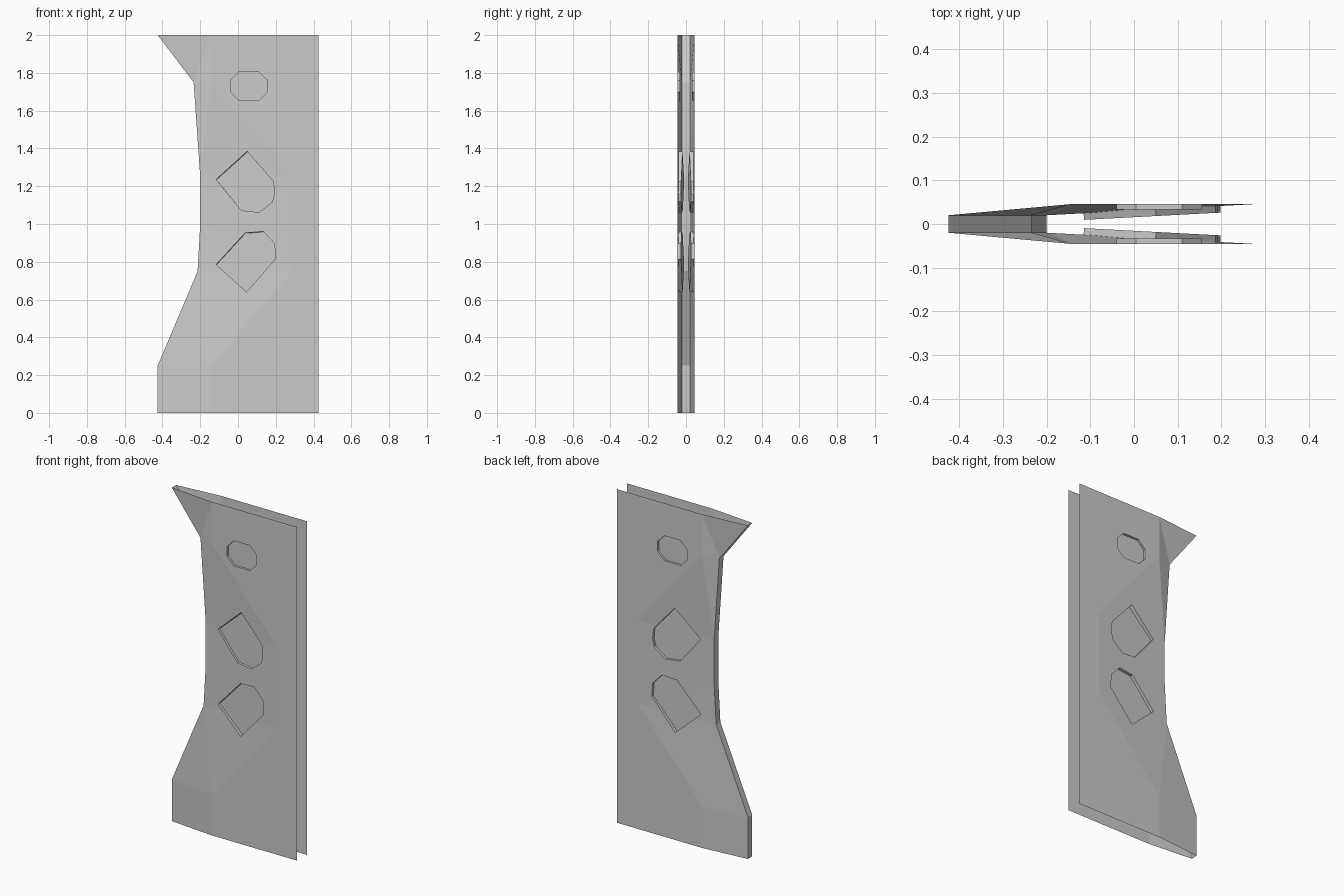
import bpy, bmesh

if "Cube" in bpy.data.objects:
    bpy.data.objects.remove(bpy.data.objects["Cube"])

# Height, leading-edge x, crease x (where the taper meets the flat side)
ROWS = [(0, -.425, -.14), (.25, -.425, -.14), (.75, -.214, .285), (1, -.2, .285),
        (1.25, -.2, .285), (1.75, -.235, -.14), (2, -.425, -.14)]
RIGHT, Y_EDGE, Y_SIDE = .425, .02, .046


def skin(bm, rings):
    """Join equal-length rings into a closed solid."""
    rings = [[bm.verts.new(p) for p in r] for r in rings]
    n = len(rings[0])
    for a, b in zip(rings, rings[1:]):
        for i in range(n):
            j = (i + 1) % n
            bm.faces.new((a[i], a[j], b[j], b[i]))
    bm.faces.new(rings[0][::-1])
    bm.faces.new(rings[-1])


def to_object(bm, name, triangulate=False):
    if triangulate:
        bmesh.ops.triangulate(bm, faces=bm.faces[:])
    bmesh.ops.recalc_face_normals(bm, faces=bm.faces[:])
    mesh = bpy.data.meshes.new(name)
    bm.to_mesh(mesh)
    bm.free()
    ob = bpy.data.objects.new(name, mesh)
    bpy.context.collection.objects.link(ob)
    return ob


# Tapered panel, solid for now
bm = bmesh.new()
skin(bm, [[(RIGHT, Y_SIDE, z), (c, Y_SIDE, z), (l, Y_EDGE, z),
           (l, -Y_EDGE, z), (c, -Y_SIDE, z), (RIGHT, -Y_SIDE, z)]
          for z, l, c in ROWS])
panel = to_object(bm, "tapered_panel", True)

# Pocket outlines: points (x, z), floor height as a + b*x, count of sloped points
POCKETS = [
    ([(-.12, 1.24), (.045, 1.388), (.187, 1.226), (.193, 1.166),
      (.182, 1.118), (.113, 1.062), (.018, 1.072)], .0156, .053, 2),
    ([(-.12, .79), (.034, .957), (.13, .964), (.193, .896),
      (.198, .816), (.045, .64)], .0156, .053, 3),
    ([(-.04, 1.70), (-.04, 1.76), (.005, 1.805), (.11, 1.805),
      (.156, 1.76), (.156, 1.70), (.11, 1.655), (.005, 1.655)], .033, 0, 0),
]
bm = bmesh.new()
for pts, a, b, sloped in POCKETS:
    for side in (1, -1):
        floor = []
        for i, (x, z) in enumerate(pts):
            s = .006 if i < sloped else 0
            floor.append((x + s, side * (a + b * (x + s)), z - s))
        skin(bm, [floor, [(x, side * .06, z) for x, z in pts]])
cutter = to_object(bm, "pocket_cutter")
cutter.hide_render = True

# Sink the pockets into both sides
mod = panel.modifiers.new("pockets", 'BOOLEAN')
mod.operation, mod.solver, mod.object = 'DIFFERENCE', 'EXACT', cutter
deps = bpy.context.evaluated_depsgraph_get()
mesh = bpy.data.meshes.new_from_object(panel.evaluated_get(deps))
panel.modifiers.clear()
panel.data = mesh
bpy.data.objects.remove(cutter)

# Open the shell at the top, bottom and right
bm = bmesh.new()
bm.from_mesh(mesh)
caps = [f for f in bm.faces
        if all(v.co.z < .001 for v in f.verts)
        or all(v.co.z > 1.999 for v in f.verts)
        or all(v.co.x > RIGHT - .001 for v in f.verts)]
bmesh.ops.delete(bm, geom=caps, context='FACES')
bm.to_mesh(mesh)
bm.free()
